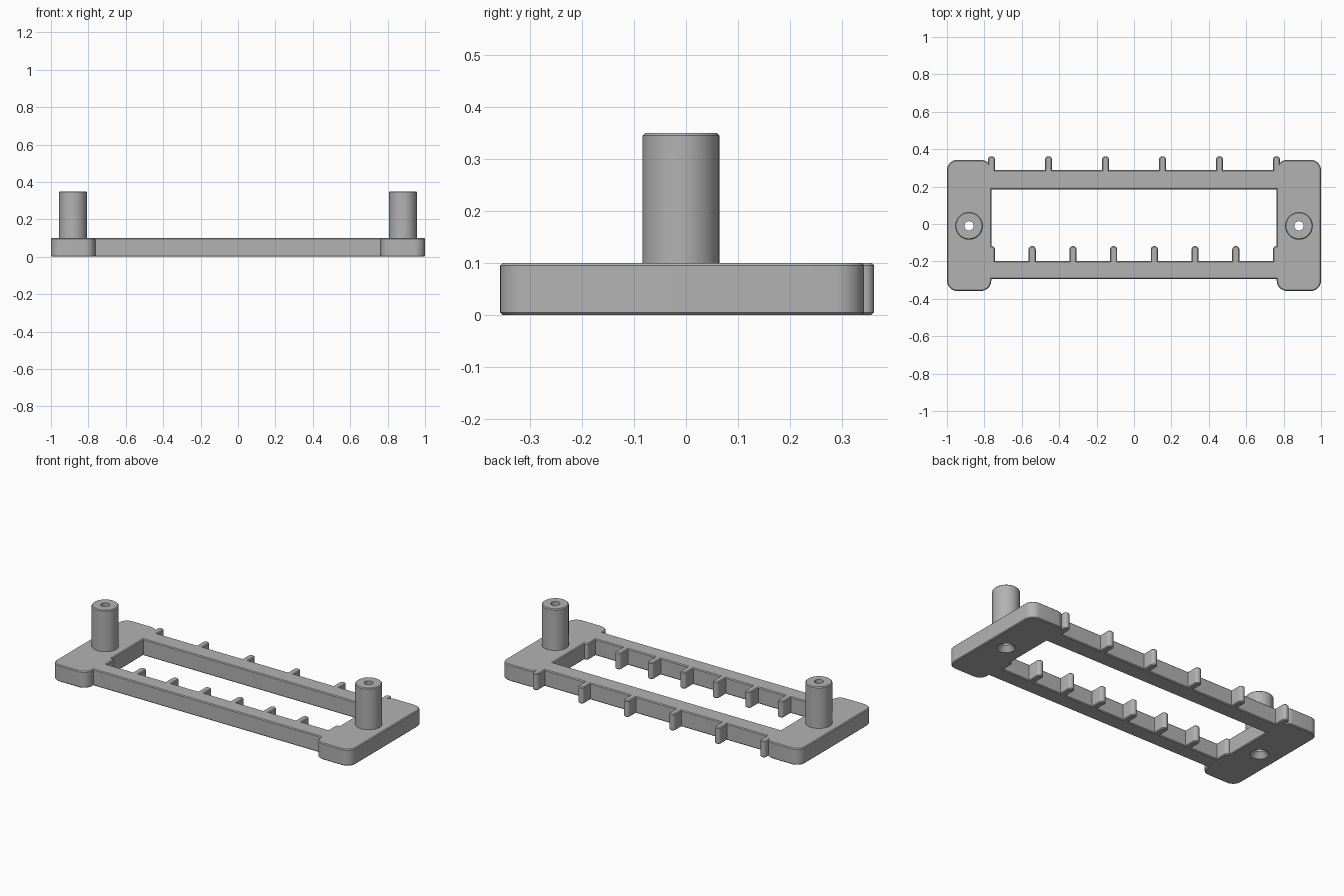
import bpy, bmesh
from math import cos, sin, pi

HEIGHT, CHAMFER = 0.10, 0.005
POST_X, POST_Y = 0.882, -0.01

old = bpy.data.objects.get("Cube")
if old:
    bpy.data.objects.remove(old, do_unlink=True)

grey = bpy.data.materials.new("plain grey")
grey.use_nodes = True
colour = (0.45, 0.45, 0.45, 1)
grey.diffuse_color = colour
grey.node_tree.nodes["Principled BSDF"].inputs["Base Color"].default_value = colour


def finish(name, bm):
    """Turn a bmesh into a grey object."""
    bmesh.ops.recalc_face_normals(bm, faces=bm.faces)
    mesh = bpy.data.meshes.new(name)
    bm.to_mesh(mesh)
    bm.free()
    mesh.materials.append(grey)
    ob = bpy.data.objects.new(name, mesh)
    bpy.context.collection.objects.link(ob)
    return ob


def smooth(ob):
    bpy.ops.object.select_all(action="DESELECT")
    ob.select_set(True)
    bpy.context.view_layer.objects.active = ob
    bpy.ops.object.shade_smooth_by_angle(angle=pi / 6)


def outline(x0, x1, y0, y1, r, steps):
    """Rounded rectangle, counter-clockwise."""
    corners = [(x1 - r, y1 - r), (x0 + r, y1 - r), (x0 + r, y0 + r), (x1 - r, y0 + r)]
    return [(cx + r * cos(a), cy + r * sin(a))
            for q, (cx, cy) in enumerate(corners)
            for a in [(q + i / steps) * pi / 2 for i in range(steps + 1)]]


def slab(name, x0, x1, y0, y1, r, steps=8):
    """Rounded slab with chamfered top and bottom rims."""
    bm = bmesh.new()
    rings = []
    for z, c in ((0, CHAMFER), (CHAMFER, 0), (HEIGHT - CHAMFER, 0), (HEIGHT, CHAMFER)):
        pts = outline(x0 + c, x1 - c, y0 + c, y1 - c, r - c, steps)
        rings.append([bm.verts.new((x, y, z)) for x, y in pts])
    n = len(rings[0])
    for lo, hi in zip(rings, rings[1:]):
        for i in range(n):
            j = (i + 1) % n
            bm.faces.new((lo[i], lo[j], hi[j], hi[i]))
    bm.faces.new(rings[0][::-1])
    bm.faces.new(rings[-1])
    return finish(name, bm)


def lathe(name, x, profile, closed, steps=48):
    """Spin a radius/height profile about a vertical axis at a post."""
    bm = bmesh.new()
    rings = [[bm.verts.new((x + r * cos(2 * pi * i / steps),
                            POST_Y + r * sin(2 * pi * i / steps), z))
              for i in range(steps)] for r, z in profile]
    pairs = list(zip(rings, rings[1:]))
    if closed:
        pairs.append((rings[-1], rings[0]))
    else:
        bm.faces.new(rings[0])
        bm.faces.new(rings[-1])
    for a, b in pairs:
        for i in range(steps):
            j = (i + 1) % steps
            bm.faces.new((a[i], a[j], b[j], b[i]))
    return finish(name, bm)


# End plates with countersunk screw holes, and hollow posts on top
for side, s in (("left", 1), ("right", -1)):
    xs = sorted((s * 0.763, s * 1.0))
    plate = slab(f"end_plate_{side}", *xs, -0.358, 0.343, 0.055)
    cutter = lathe(f"screw_hole_cutter_{side}", s * POST_X,
                   [(0.052, -0.01), (0.05, 0), (0.025, 0.03), (0.025, 0.2)], False)
    cutter.hide_render = True
    cutter.hide_viewport = True
    cut = plate.modifiers.new("screw hole", "BOOLEAN")
    cut.operation = "DIFFERENCE"
    cut.solver = "EXACT"
    cut.object = cutter
    smooth(plate)
    post = lathe(f"post_{side}", s * POST_X,
                 [(0.025, HEIGHT), (0.074, HEIGHT), (0.074, 0.345),
                  (0.069, 0.35), (0.025, 0.35)], True)
    smooth(post)

# Long rails joining the end plates
slab("front_rail", -0.775, 0.775, -0.293, -0.198, 0.006, 1)
slab("back_rail", -0.775, 0.775, 0.185, 0.288, 0.006, 1)

# Round-ended teeth along the back of each rail
for row, count, root, tip in (("front", 8, -0.24, -0.118), ("back", 6, 0.25, 0.362)):
    for i in range(count):
        x = -0.762 + 1.524 * i / (count - 1)
        smooth(slab(f"{row}_tooth_{i + 1}", x - 0.019, x + 0.019, root, tip, 0.0185, 6))
